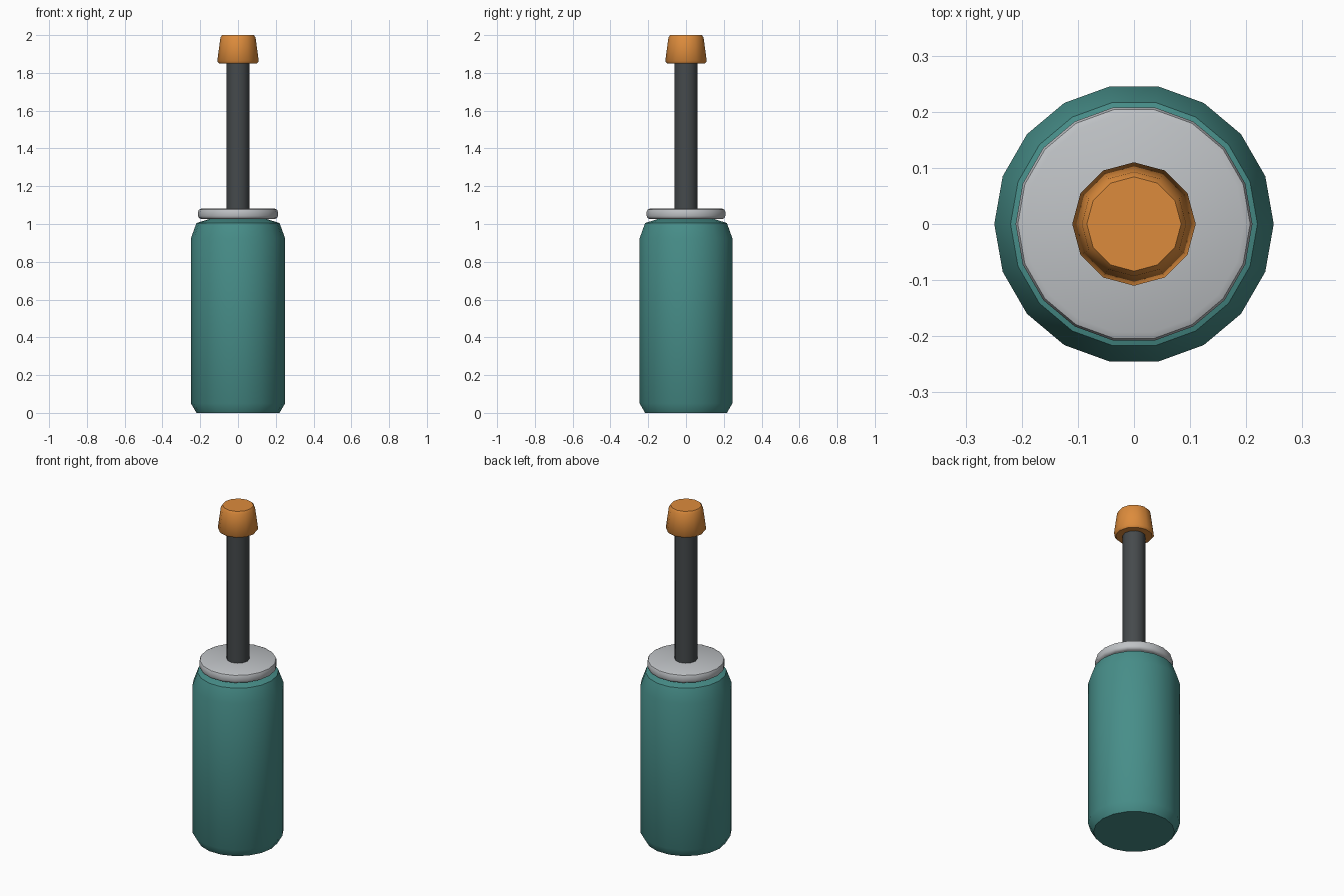
import bpy
import bmesh
import math

old = bpy.data.objects.get("Cube")
if old:
    bpy.data.objects.remove(old, do_unlink=True)


def material(name, rgb):
    mat = bpy.data.materials.new(name)
    mat.use_nodes = True
    mat.diffuse_color = (*rgb, 1)
    bsdf = mat.node_tree.nodes["Principled BSDF"]
    bsdf.inputs["Base Color"].default_value = (*rgb, 1)
    bsdf.inputs["Roughness"].default_value = 0.6
    return mat


def lathe(name, profile, sides, mat, sharp=40):
    """Turn (radius, height) rings around z and close both ends."""
    bm = bmesh.new()
    rings = []
    for r, z in profile:
        angles = [math.tau * i / sides for i in range(sides)]
        rings.append([bm.verts.new((r * math.cos(a), r * math.sin(a), z)) for a in angles])
    for low, high in zip(rings, rings[1:]):
        for i in range(sides):
            j = (i + 1) % sides
            bm.faces.new((low[i], low[j], high[j], high[i]))
    bm.faces.new(rings[0][::-1])
    bm.faces.new(rings[-1])
    mesh = bpy.data.meshes.new(name)
    bm.to_mesh(mesh)
    bm.free()
    mesh.materials.append(mat)
    obj = bpy.data.objects.new(name, mesh)
    bpy.context.collection.objects.link(obj)
    bpy.ops.object.select_all(action="DESELECT")
    obj.select_set(True)
    bpy.context.view_layer.objects.active = obj
    bpy.ops.object.shade_smooth_by_angle(angle=math.radians(sharp))
    return obj


teal = material("teal", (0.063, 0.27, 0.25))
silver = material("silver grey", (0.52, 0.54, 0.56))
charcoal = material("charcoal", (0.06, 0.068, 0.072))
orange = material("orange", (0.72, 0.26, 0.045))

# Grip with chamfered foot and tapered shoulder
lathe("handle", [(0.22, 0), (0.249, 0.05), (0.249, 0.925), (0.22, 1.005), (0.14, 1.03)], 18, teal)

# Rounded disc between grip and shaft
lathe("collar", [(0.196, 1.026), (0.207, 1.032), (0.211, 1.042), (0.211, 1.066),
                 (0.207, 1.076), (0.196, 1.081)], 18, silver)

# Shaft
lathe("shaft", [(0.062, 1.03), (0.062, 1.88)], 12, charcoal)

# Tapered tip
lathe("tip", [(0.1, 1.85), (0.11, 1.862), (0.093, 1.987), (0.084, 2.0)], 12, orange, 50)
